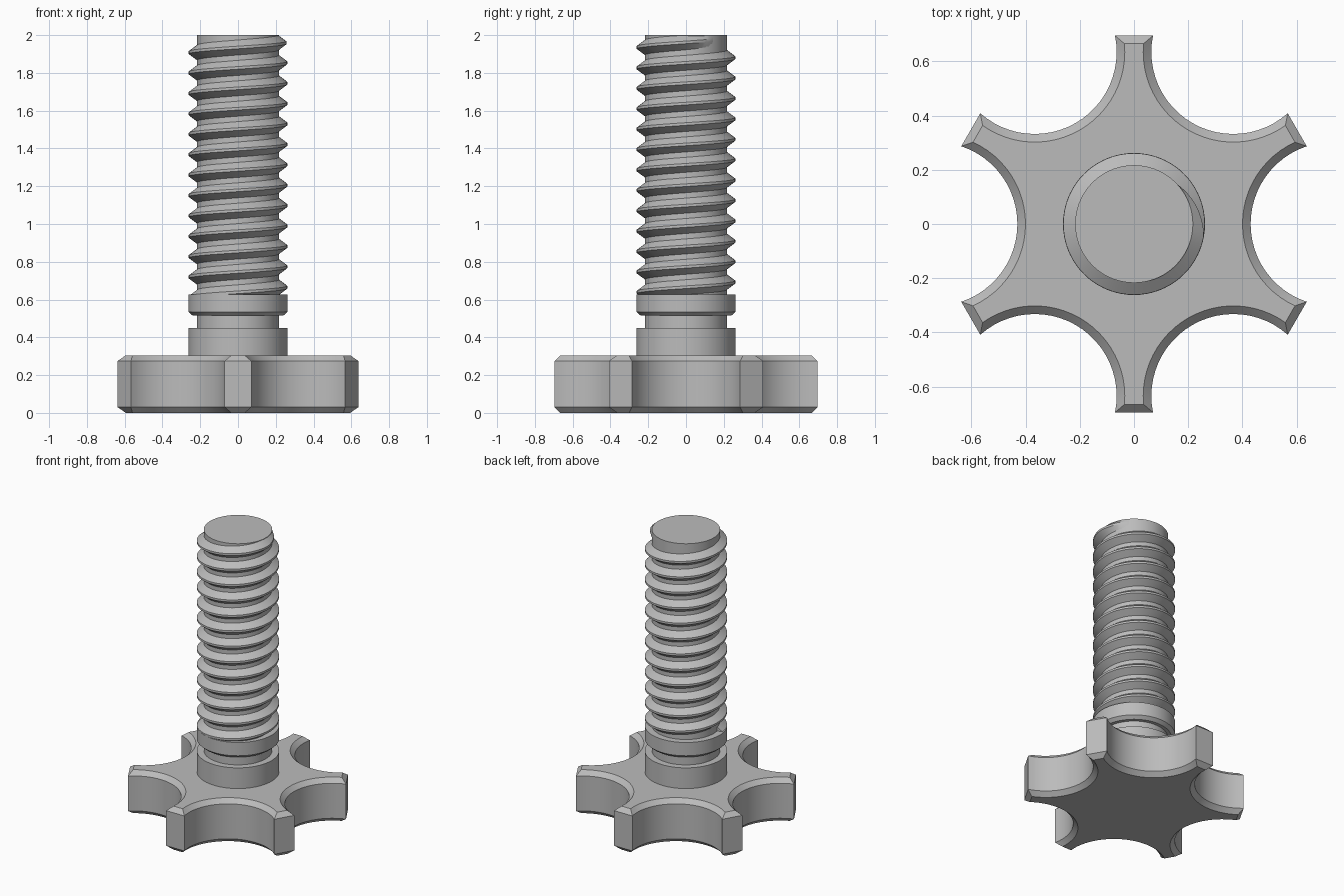
import bpy, bmesh
from math import sin, cos, pi, radians, sqrt, atan2

old = bpy.data.objects.get("Cube")
if old:
    bpy.data.objects.remove(old)

steel = bpy.data.materials.new("plain_grey")
steel.use_nodes = True
GREY = (0.5, 0.5, 0.5, 1)
steel.diffuse_color = GREY
steel.node_tree.nodes["Principled BSDF"].inputs["Base Color"].default_value = GREY


def finish(bm, name, angle):
    bmesh.ops.recalc_face_normals(bm, faces=bm.faces[:])
    mesh = bpy.data.meshes.new(name)
    bm.to_mesh(mesh)
    bm.free()
    mesh.materials.append(steel)
    ob = bpy.data.objects.new(name, mesh)
    bpy.context.collection.objects.link(ob)
    bpy.ops.object.select_all(action='DESELECT')
    ob.select_set(True)
    bpy.context.view_layer.objects.active = ob
    bpy.ops.object.shade_smooth_by_angle(angle=radians(angle))
    return ob


def loft(bm, rings, closed=True, caps=True):
    """Skin a list of equally long point rings."""
    rows = [[bm.verts.new(p) for p in ring] for ring in rings]
    n = len(rows[0])
    for a, b in zip(rows, rows[1:]):
        for i in range(n if closed else n - 1):
            j = (i + 1) % n
            bm.faces.new((a[i], a[j], b[j], b[i]))
    if caps:
        bm.faces.new(rows[0])
        bm.faces.new(rows[-1])


# Six-armed knob: concave scallops between blunt arms
def star(inset, z, steps=24):
    tip, centre, r = 0.695 - inset, 0.732, 0.302 + inset
    # corner where the scallop circle meets the blunt arm end, in arm axes
    along, side = centre * cos(pi / 6), centre * sin(pi / 6)
    half = side - sqrt(r * r - (tip - along) ** 2)
    dist, bearing = sqrt(tip ** 2 + half ** 2), pi / 6 - atan2(half, tip)
    x, y = dist * cos(bearing), dist * sin(bearing)
    sweep = atan2(y, centre - x)
    pts = []
    for k in range(6):
        for i in range(steps + 1):
            a = sweep * (2 * i / steps - 1)
            px, py = centre - r * cos(a), r * sin(a)
            t = k * pi / 3
            pts.append((px * cos(t) - py * sin(t), px * sin(t) + py * cos(t), z))
    return pts


bm = bmesh.new()
loft(bm, [star(0.03, 0), star(0, 0.03), star(0, 0.275), star(0.03, 0.305)])
finish(bm, "star_knob", 30)


# Turned collar, neck and threaded core
def turned(name, profile, sides=72):
    bm = bmesh.new()
    loft(bm, [[(r * cos(2 * pi * i / sides), r * sin(2 * pi * i / sides), z)
               for i in range(sides)] for r, z in profile])
    finish(bm, name, 25)


turned("collar_and_shaft", [
    (0.262, 0.30), (0.262, 0.45), (0.217, 0.45), (0.217, 0.515), (0.24, 0.515),
    (0.262, 0.535), (0.262, 0.628), (0.217, 0.628), (0.217, 2.0)])

# Right-handed thread ridge that fades out near the top
PITCH, SEG = 0.108, 64
TOP_Z, TOP_ANGLE = 1.975, pi / 4
TURNS = 12.6
bm = bmesh.new()
rings = []
count = int(TURNS * SEG)
for i in range(count + 1):
    back = (count - i) / SEG
    a = TOP_ANGLE - 2 * pi * back
    z = TOP_Z - PITCH * back
    fade = min(1, back / 0.15)
    crest = 0.214 + 0.047 * fade
    ring = [(0.214, -0.042), (crest, -0.007), (crest, 0.007), (0.214, 0.042)]
    rings.append([(r * cos(a), r * sin(a), min(z + dz, 1.999)) for r, dz in ring])
loft(bm, rings)
finish(bm, "screw_thread", 25)
